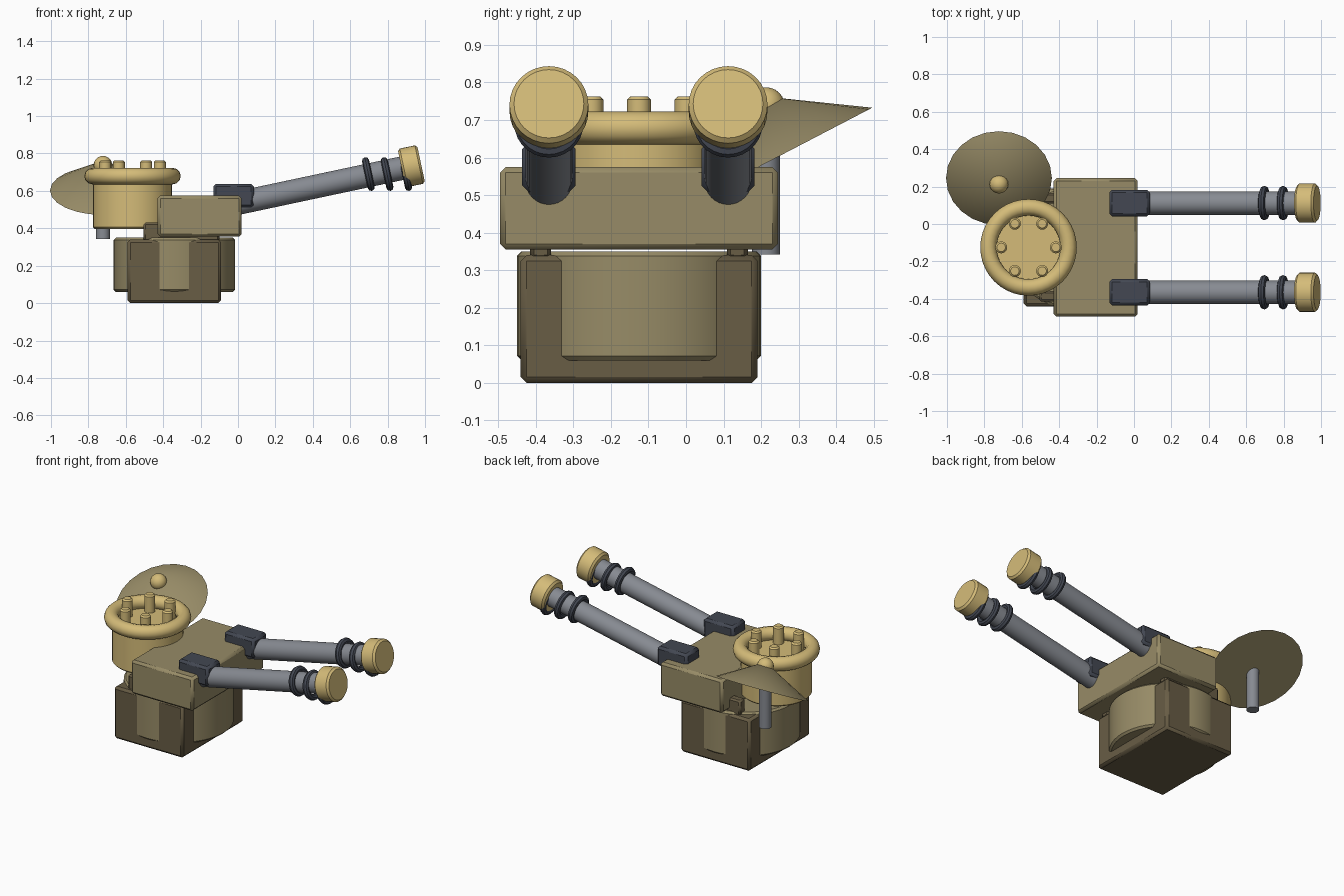
import bpy
import bmesh
from math import radians, sin, cos, pi, tan
from mathutils import Matrix, Vector

default = bpy.data.objects.get("Cube")
if default:
    bpy.data.objects.remove(default)


def material(name, rgb):
    m = bpy.data.materials.new(name)
    m.use_nodes = True
    m.diffuse_color = (*rgb, 1)
    m.node_tree.nodes["Principled BSDF"].inputs["Base Color"].default_value = (*rgb, 1)
    return m


GOLD = material("pale_gold", (0.66, 0.5, 0.19))
OLIVE = material("olive_tan", (0.31, 0.26, 0.135))
BROWN = material("dark_brown", (0.14, 0.11, 0.06))
STEEL = material("grey_steel", (0.24, 0.255, 0.285))
SLATE = material("dark_slate", (0.056, 0.064, 0.085))


def finish(obj, name, mat, bevel=0.0):
    """Name, colour, shade and optionally chamfer a part."""
    obj.name = name
    obj.data.materials.append(mat)
    bpy.ops.object.shade_smooth_by_angle(angle=radians(32))
    if bevel:
        mod = obj.modifiers.new("chamfer", "BEVEL")
        mod.width = bevel
        mod.segments = 1
        mod.limit_method = "ANGLE"
        mod.angle_limit = radians(50)
    return obj


def box(name, mat, low, high, bevel=0.015):
    low, high = Vector(low), Vector(high)
    bpy.ops.mesh.primitive_cube_add(size=1, location=(low + high) / 2)
    obj = bpy.context.object
    obj.data.transform(Matrix.Diagonal((*(high - low), 1)))
    return finish(obj, name, mat, bevel)


def rod(name, mat, start, end, radius, sides=32, bevel=0.0):
    start, end = Vector(start), Vector(end)
    axis = end - start
    bpy.ops.mesh.primitive_cylinder_add(
        vertices=sides, radius=radius, depth=axis.length, location=(start + end) / 2,
        rotation=axis.to_track_quat("Z", "Y").to_euler())
    return finish(bpy.context.object, name, mat, bevel)


def ring(name, mat, centre, major, minor, tilt=0.0, sides=32, tube=12):
    bpy.ops.mesh.primitive_torus_add(
        major_radius=major, minor_radius=minor, major_segments=sides,
        minor_segments=tube, location=centre, rotation=(0, tilt, 0))
    return finish(bpy.context.object, name, mat)


# Pedestal: square block with a round column pushing through its sides
MID_Y = -0.125
box("base_block", BROWN, (-0.59, -0.44, 0), (-0.09, 0.19, 0.34))
rod("base_column", OLIVE, (-0.34, MID_Y, 0.06), (-0.34, MID_Y, 0.35), 0.325, 48, 0.012)

# Turret body resting on two rails
box("turret_body", OLIVE, (-0.43, -0.495, 0.355), (0.02, 0.245, 0.575))
for side, word in ((-1, "right"), (1, "left")):
    y = MID_Y + side * 0.262
    box(word + "_rail", BROWN, (-0.505, y - 0.028, 0.33), (-0.1, y + 0.028, 0.43), 0.01)

# Rear drum with a rolled rim and a circle of pegs
DRUM = Vector((-0.564, MID_Y, 0))
rod("drum", GOLD, DRUM + Vector((0, 0, 0.396)), DRUM + Vector((0, 0, 0.65)), 0.211, 40, 0.01)
ring("drum_rim", GOLD, DRUM + Vector((0, 0, 0.679)), 0.214, 0.044, sides=40)
for i in range(6):
    a = i * pi / 3
    spot = DRUM + Vector((0.146 * cos(a), 0.146 * sin(a), 0))
    rod("peg_%d" % (i + 1), GOLD, spot + Vector((0, 0, 0.62)),
        spot + Vector((0, 0, 0.763)), 0.032, 16, 0.009)

# Tilted dish on a post, with a round knob
POST = Vector((-0.722, 0.213, 0))
rod("dish_post", STEEL, POST + Vector((0, 0, 0.342)), POST + Vector((0, 0, 0.68)), 0.037, 20)
bm = bmesh.new()
bmesh.ops.create_cone(bm, cap_ends=True, segments=24, radius1=0.283, radius2=0, depth=0.2)
tilt = Matrix.Translation((POST.x, 0.245, 0.602)) @ Matrix.Rotation(radians(27.5), 4, "X")
for v in bm.verts:
    if v.co.z > 0:
        v.co = POST + Vector((0, 0, 0.762))
    else:
        v.co = tilt @ Vector((v.co.x, v.co.y, 0))
bmesh.ops.remove_doubles(bm, verts=bm.verts, dist=0.0001)
bmesh.ops.recalc_face_normals(bm, faces=bm.faces)
mesh = bpy.data.meshes.new("dish")
bm.to_mesh(mesh)
bm.free()
dish = bpy.data.objects.new("dish", mesh)
bpy.context.collection.objects.link(dish)
bpy.ops.object.select_all(action="DESELECT")
dish.select_set(True)
bpy.context.view_layer.objects.active = dish
finish(dish, "dish", OLIVE)
bpy.ops.mesh.primitive_uv_sphere_add(
    segments=20, ring_count=12, radius=0.05, location=POST + Vector((0, 0, 0.737)))
finish(bpy.context.object, "dish_knob", GOLD)

# Twin raised barrels: breech block, tube, collars and muzzle
PITCH = radians(12)


def on_axis(x, y):
    return Vector((x, y, 0.535 + x * tan(PITCH)))


for word, y in (("right", -0.365), ("left", 0.112)):
    box(word + "_breech", SLATE, (-0.132, y - 0.071, 0.51), (0.085, y + 0.071, 0.638))
    rod(word + "_barrel", STEEL, on_axis(-0.03, y), on_axis(0.93, y), 0.063, 32)
    for i in range(3):
        ring("%s_collar_%d" % (word, i + 1), SLATE, (0.697 + 0.1 * i, y, 0.69),
             0.073, 0.019, pi / 2 - PITCH, 28, 8)
    rod(word + "_muzzle", GOLD, on_axis(0.875, y), on_axis(0.979, y), 0.105, 32, 0.012)
